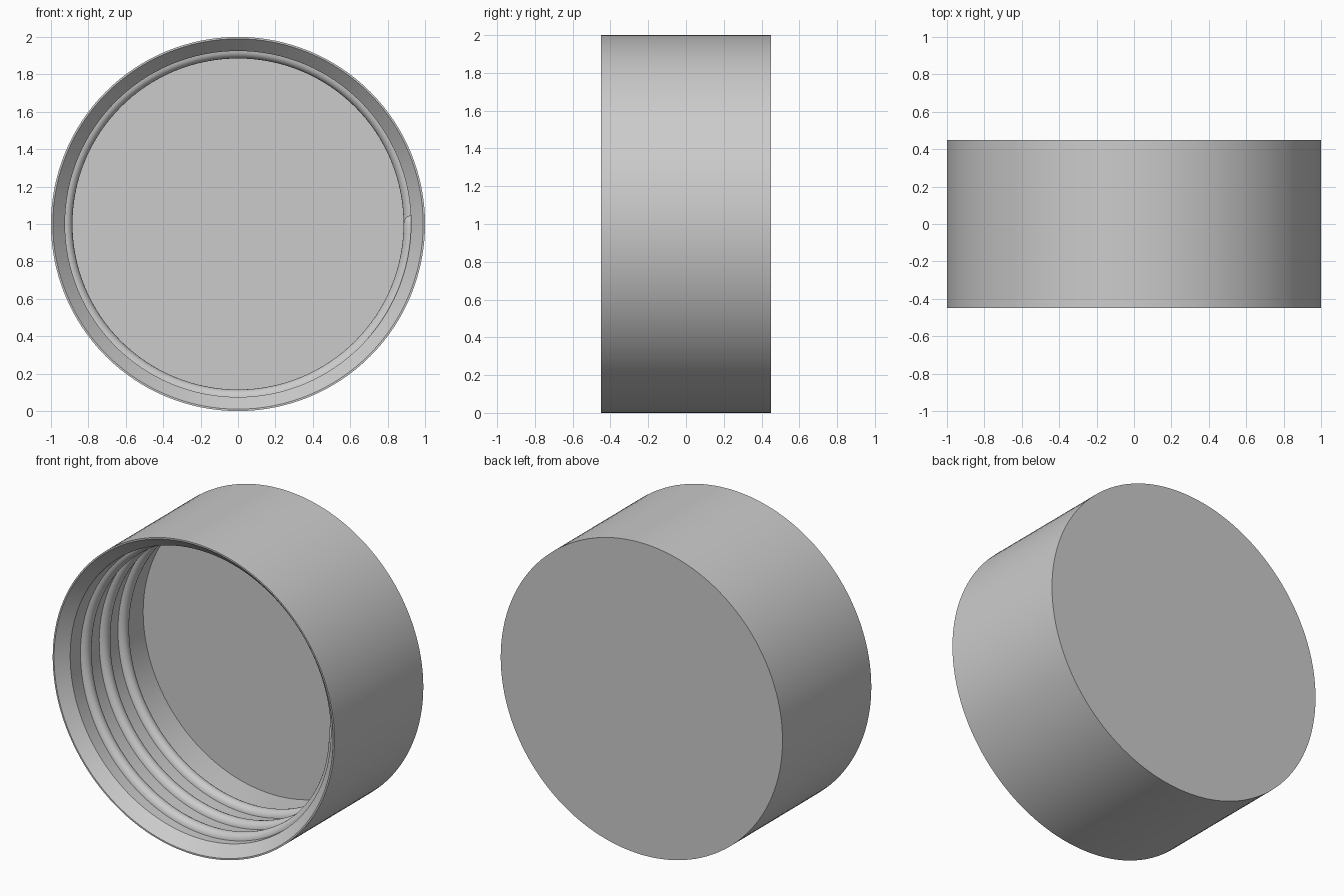
import bpy, bmesh, math

cube = bpy.data.objects.get("Cube")
if cube:
    bpy.data.objects.remove(cube)

SEGMENTS = 128
CENTRE_Z = 1.0
FRONT = -0.45

grey = bpy.data.materials.new("light grey plastic")
grey.use_nodes = True
colour = (0.6, 0.6, 0.6, 1)
grey.diffuse_color = colour
grey.node_tree.nodes["Principled BSDF"].inputs["Base Color"].default_value = colour


def on_axis(radius, angle, y):
    """Point at a radius and angle around the cap axis."""
    return (radius * math.cos(angle), y, CENTRE_Z + radius * math.sin(angle))


def finish(bm, name):
    bmesh.ops.recalc_face_normals(bm, faces=bm.faces)
    mesh = bpy.data.meshes.new(name)
    bm.to_mesh(mesh)
    bm.free()
    mesh.materials.append(grey)
    obj = bpy.data.objects.new(name, mesh)
    bpy.context.collection.objects.link(obj)
    bpy.ops.object.select_all(action='DESELECT')
    obj.select_set(True)
    bpy.context.view_layer.objects.active = obj
    bpy.ops.object.shade_smooth_by_angle(angle=math.radians(30))
    return obj


def bridge(bm, rings, closed):
    for a, b in zip(rings, rings[1:]):
        n = len(a)
        for i in range(n if closed else n - 1):
            j = (i + 1) % n
            bm.faces.new((a[i], a[j], b[j], b[i]))


# Cap shell: outer wall, thin rim, flared mouth, straight bore and closed end
bm = bmesh.new()
profile = [(1, 0.45), (1, FRONT), (0.99, FRONT), (0.925, -0.38), (0.925, 0.36)]
rings = [[bm.verts.new(on_axis(r, math.tau * i / SEGMENTS, y))
          for i in range(SEGMENTS)] for r, y in profile]
bridge(bm, rings, True)
bm.faces.new(rings[0])
bm.faces.new(rings[-1])
finish(bm, "cap_shell")

# Inner screw thread: half-round ridge on a helix, with rounded ends
TURNS, PITCH, RIDGE, START = 3, 0.19, 0.042, -0.33
END_ANGLE = 0.05
ARC_STEPS = 10
bm = bmesh.new()
steps = TURNS * SEGMENTS
total = TURNS * math.tau
ends = [END_ANGLE * (1 - math.cos(math.pi / 2 * k / 6)) for k in range(1, 6)]
travel = sorted([total * i / steps for i in range(2, steps - 1)]
                + ends + [total - e for e in ends])
rings = []
for t in travel:
    edge = min(t, total - t, END_ANGLE) / END_ANGLE
    size = RIDGE * math.sqrt(1 - (1 - edge) ** 2)
    y = START + PITCH * t / math.tau
    ring = []
    for k in range(ARC_STEPS + 1):
        a = math.pi * k / ARC_STEPS
        radius = 0.927 - size * math.sin(a)
        ring.append(bm.verts.new(on_axis(radius, END_ANGLE - t, y - size * math.cos(a))))
    rings.append(ring)
bridge(bm, rings, True)
bm.faces.new(rings[0])
bm.faces.new(rings[-1])
finish(bm, "screw_thread")
